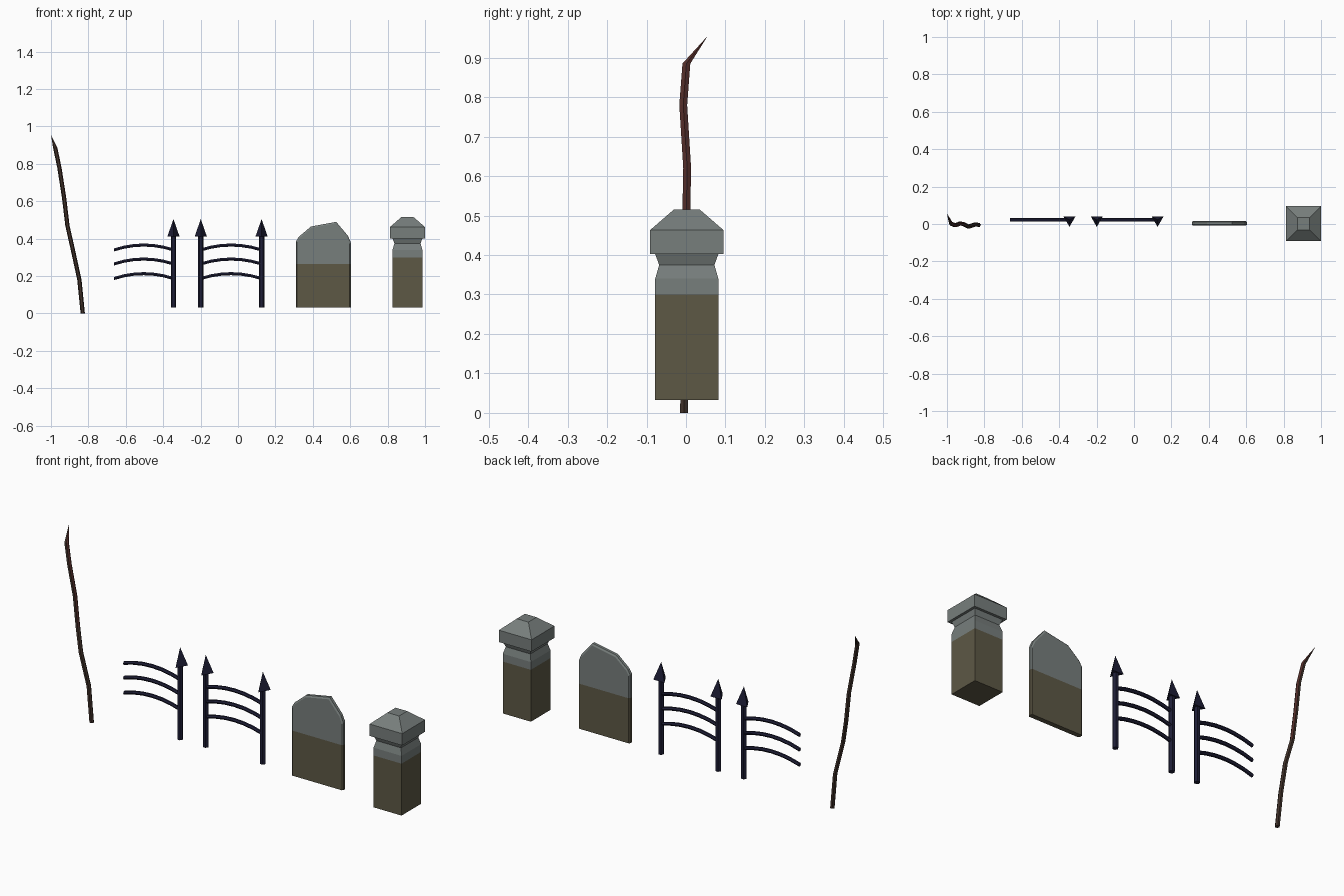
import bpy, bmesh, math
from mathutils import Vector

if "Cube" in bpy.data.objects:
    bpy.data.objects.remove(bpy.data.objects["Cube"])


def material(name, r, g, b):
    m = bpy.data.materials.new(name)
    m.diffuse_color = (r, g, b, 1)
    m.use_nodes = True
    m.node_tree.nodes["Principled BSDF"].inputs["Base Color"].default_value = m.diffuse_color
    return m


STONE = material("grey stone", 0.185, 0.21, 0.203)
MOSS = material("mossy stone", 0.11, 0.098, 0.06)
IRON = material("dark blue iron", 0.013, 0.013, 0.038)
BARK = material("dark bark", 0.05, 0.03, 0.022)
RED_BARK = material("reddish bark", 0.085, 0.026, 0.022)


def loft(name, rings, mats, tip=None, rule=None):
    """Skin a stack of equal-sized vertex rings, closing both ends."""
    bm = bmesh.new()
    rows = [[bm.verts.new(p) for p in ring] for ring in rings]
    n = len(rows[0])
    for a, b in zip(rows, rows[1:]):
        for i in range(n):
            j = (i + 1) % n
            bm.faces.new((a[i], a[j], b[j], b[i]))
    bm.faces.new(rows[0][::-1])
    if tip:
        t = bm.verts.new(tip)
        for i in range(n):
            bm.faces.new((rows[-1][i], rows[-1][(i + 1) % n], t))
    else:
        bm.faces.new(rows[-1])
    bmesh.ops.recalc_face_normals(bm, faces=bm.faces)
    if rule:
        rule(bm)
    me = bpy.data.meshes.new(name)
    bm.to_mesh(me)
    bm.free()
    for m in mats:
        me.materials.append(m)
    ob = bpy.data.objects.new(name, me)
    bpy.context.collection.objects.link(ob)
    return ob


def circle(c, r, n, u, v, start=0.0):
    """Ring of n points round c in the plane of u and v."""
    angles = [start + 2 * math.pi * i / n for i in range(n)]
    return [Vector(c) + r * (math.cos(a) * Vector(u) + math.sin(a) * Vector(v)) for a in angles]


X, Y, Z = (1, 0, 0), (0, 1, 0), (0, 0, 1)
BASE = 0.033


# Crooked stick, redder on its upper right side
def bark_rule(bm):
    for f in bm.faces:
        if f.calc_center_median().z > 0.45 and f.normal.x > 0.2:
            f.material_index = 1


path = [(-0.83, -0.005, 0), (-0.848, -0.002, 0.18), (-0.885, -0.014, 0.35), (-0.912, 0, 0.47),
        (-0.93, 0.003, 0.62), (-0.955, -0.007, 0.78), (-0.977, 0.001, 0.885)]
loft("crooked_stick", [circle(p, 0.0115, 6, X, Y) for p in path], [BARK, RED_BARK],
     tip=(-1.0, 0.055, 0.955), rule=bark_rule)

# Iron fence: posts with three-sided spikes
FY = 0.022
for i, x in enumerate((-0.345, -0.199, 0.126)):
    loft(f"fence_post_{i}", [circle((x, FY, z), 0.0145, 6, X, Y) for z in (BASE, 0.42)], [IRON])
    loft(f"fence_spike_{i}", [circle((x, FY, 0.413), 0.037, 3, X, Y, -math.pi / 2)], [IRON],
         tip=(x, FY, 0.505))

# Arched rails, three in each panel
for p, (x0, x1) in enumerate(((-0.663, -0.345), (-0.199, 0.126))):
    for r, z in enumerate((0.187, 0.265, 0.34)):
        rings = []
        for i in range(7):
            t = i / 6
            c = (x0 + (x1 - x0) * t, FY, z + 0.104 * t * (1 - t))
            rings.append(circle(c, 0.0095, 6, Y, Z))
        loft(f"fence_rail_{p}_{r}", rings, [IRON])


# Moss covers the lower stone, up to a clean cut
def moss_below(height):
    def rule(bm):
        geom = bm.verts[:] + bm.edges[:] + bm.faces[:]
        bmesh.ops.bisect_plane(bm, geom=geom, dist=1e-5, plane_co=(0, 0, height), plane_no=Z)
        for f in bm.faces:
            if f.calc_center_median().z < height:
                f.material_index = 1
    return rule


# Broken gravestone slab with chamfered front and back rims
outline = [(0.31, BASE), (0.603, BASE), (0.603, 0.38), (0.588, 0.415), (0.525, 0.49),
           (0.39, 0.465), (0.325, 0.41), (0.31, 0.385)]
cx, cz = 0.457, 0.26


def slab_ring(y, inset):
    s = 1 - inset
    return [(cx + (x - cx) * s, y, z if z == BASE else cz + (z - cz) * s) for x, z in outline]


loft("gravestone", [slab_ring(-0.009, 0.04), slab_ring(-0.004, 0), slab_ring(0.011, 0),
                    slab_ring(0.016, 0.04)], [STONE, MOSS], rule=moss_below(0.265))

# Square pillar with waisted neck and pyramid cap
profile = [(0.08, BASE), (0.08, 0.34), (0.07, 0.375), (0.08, 0.402), (0.093, 0.402),
           (0.093, 0.463), (0.033, 0.515)]
loft("stone_pillar", [circle((0.906, 0.002, z), h * math.sqrt(2), 4, X, Y, math.pi / 4)
                      for h, z in profile], [STONE, MOSS], rule=moss_below(0.30))
